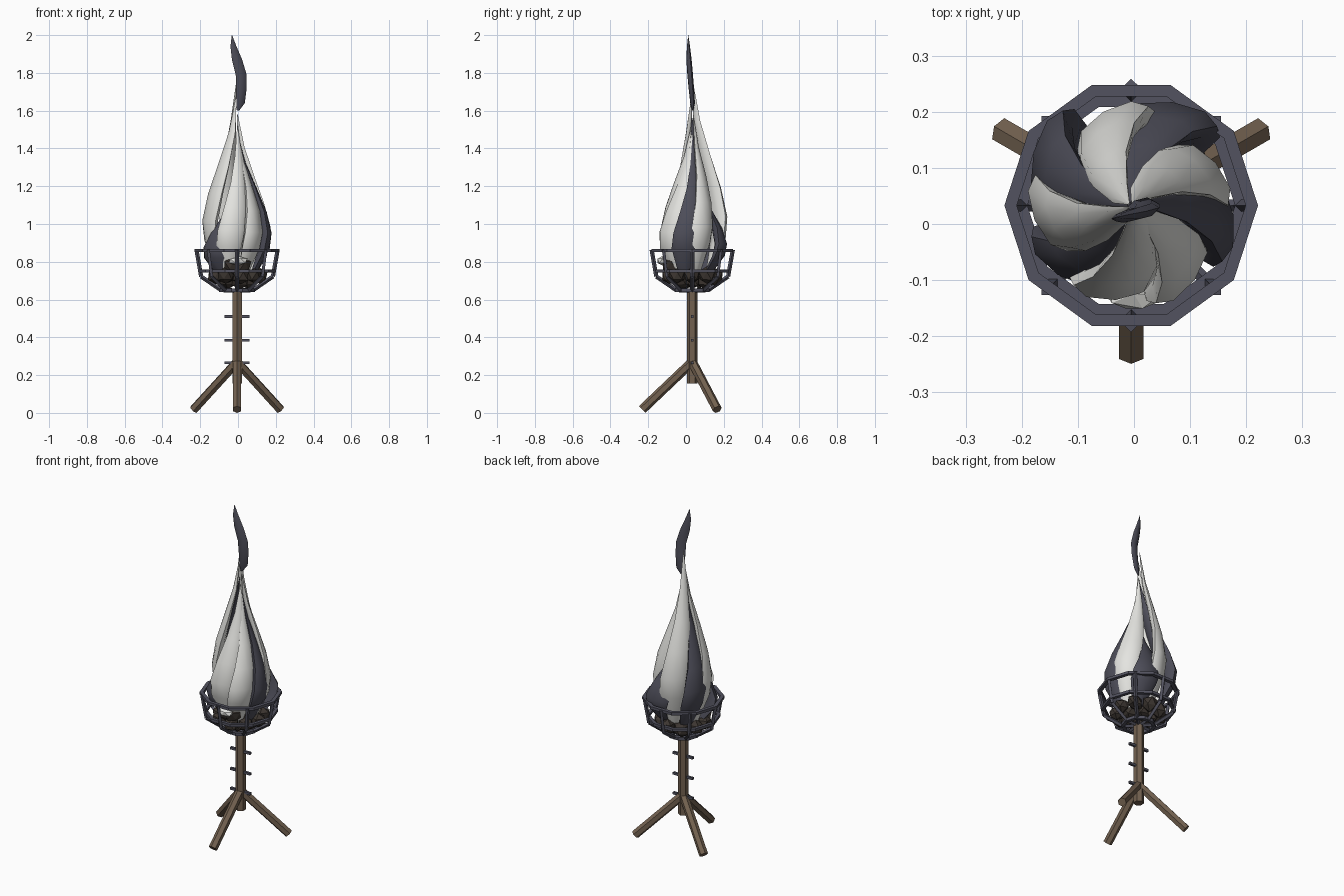
import bpy, bmesh, math, random
from mathutils import Vector

if "Cube" in bpy.data.objects:
    bpy.data.objects.remove(bpy.data.objects["Cube"])

random.seed(4)
CX, CY = -0.005, 0.033
C = Vector((CX, CY, 0))


def material(name, rgb):
    m = bpy.data.materials.new(name)
    m.diffuse_color = (*rgb, 1)
    m.use_nodes = True
    m.node_tree.nodes["Principled BSDF"].inputs["Base Color"].default_value = m.diffuse_color
    return m


IRON = material("dark iron", (0.085, 0.085, 0.115))
WOOD = material("brown wood", (0.17, 0.12, 0.08))
PALE = material("pale flame", (0.78, 0.78, 0.75))
DARK = material("dark flame", (0.075, 0.075, 0.1))
COAL = material("charred coal", (0.045, 0.036, 0.03))


def polar(r, a, z):
    return C + Vector((r * math.cos(a), r * math.sin(a), z))


def finish(name, bm, mat, smooth=False):
    bmesh.ops.recalc_face_normals(bm, faces=bm.faces)
    me = bpy.data.meshes.new(name)
    bm.to_mesh(me)
    bm.free()
    me.materials.append(mat)
    if smooth:
        for p in me.polygons:
            p.use_smooth = True
        me.set_sharp_from_angle(angle=math.radians(50))
    ob = bpy.data.objects.new(name, me)
    bpy.context.collection.objects.link(ob)
    return ob


def skin(bm, loops, closed=False):
    """Bridge rows of points into a tube with capped ends."""
    rows = [[bm.verts.new(p) for p in l] for l in loops]
    n = len(rows[0])
    for i in range(len(rows) - (0 if closed else 1)):
        a, b = rows[i], rows[(i + 1) % len(rows)]
        for k in range(n):
            bm.faces.new((a[k], a[(k + 1) % n], b[(k + 1) % n], b[k]))
    if not closed:
        bm.faces.new(rows[0])
        bm.faces.new(rows[-1])


def rod(bm, a, b, r, sides, up=Vector((0, 0, 1)), turn=0.0):
    d = (b - a).normalized()
    u = (up - d * up.dot(d)).normalized()
    v = d.cross(u)
    angs = [turn + math.tau * k / sides for k in range(sides)]
    skin(bm, [[p + r * (u * math.cos(t) + v * math.sin(t)) for t in angs] for p in (a, b)])


def ring(bm, r, z, w, h):
    prof = [(-w, -h), (w, -h), (w, h), (-w, h)]
    skin(bm, [[polar(r + x, math.tau * k / 10, z + y) for x, y in prof]
              for k in range(10)], closed=True)


# Pole
bm = bmesh.new()
rod(bm, C + Vector((0, 0, 0.155)), C + Vector((0, 0, 0.65)), 0.029, 6, Vector((0, 1, 0)))
finish("pole", bm, WOOD)

# Tripod legs
for i, deg in enumerate((30, 150, 270)):
    a = math.radians(deg)
    bm = bmesh.new()
    rod(bm, polar(0, a, 0.27), polar(0.265, a, 0.018), 0.025, 6)
    finish(f"leg_{i + 1}", bm, WOOD)

# Iron pegs through the pole
for i, z in enumerate((0.265, 0.385, 0.51)):
    bm = bmesh.new()
    rod(bm, C + Vector((-0.066, 0, z)), C + Vector((0.066, 0, z)), 0.01, 4, turn=math.pi / 4)
    finish(f"peg_{i + 1}", bm, IRON)

# Basket rings and ribs
bm = bmesh.new()
ring(bm, 0.215, 0.86, 0.011, 0.008)
ring(bm, 0.195, 0.752, 0.01, 0.008)
ring(bm, 0.085, 0.65, 0.01, 0.009)
finish("basket_rings", bm, IRON)
bm = bmesh.new()
for k in range(8):
    a = math.tau * k / 8
    path = [polar(0.215, a, 0.864), polar(0.19, a, 0.722),
            polar(0.085, a, 0.65), polar(0.0, a, 0.648)]
    for p, q in zip(path, path[1:]):
        rod(bm, p, q, 0.011, 4, Vector((-math.sin(a), math.cos(a), 0)))
finish("basket_ribs", bm, IRON)

# Coals piled in the basket
bm = bmesh.new()
spots = [(0.12, math.tau * k / 9, 0.725) for k in range(9)]
spots += [(0.06, math.tau * k / 5, 0.70) for k in range(5)]
spots += [(0.115, math.radians(255 + 30 * k), 0.78) for k in range(2)]
for r, a, z in spots:
    res = bmesh.ops.create_icosphere(bm, subdivisions=1, radius=0.048)
    for v in res["verts"]:
        v.co = v.co * random.uniform(0.8, 1.1) + polar(r, a, z)
finish("coals", bm, COAL)
bm = bmesh.new()
bmesh.ops.create_icosphere(bm, subdivisions=1, radius=0.05)
for v in bm.verts:
    v.co = Vector((v.co.x * 1.1, v.co.y * 0.6, v.co.z * 0.5)) + Vector((0, -0.125, 0.805))
finish("ember", bm, PALE)

# Flame tongues: twisted leaves around the centre
SHAPE = [  # height fraction, outer radius, half width
    (0, 0.10, 0.03), (0.2, 0.178, 0.072), (0.31, 0.185, 0.078), (0.46, 0.152, 0.066),
    (0.62, 0.10, 0.046), (0.8, 0.043, 0.024), (1, 0.006, 0.002)]
TONGUES = [  # angle, top, size, colour
    (-12, 1.47, 1.0, DARK), (20, 1.58, 0.92, PALE), (62, 1.28, 1.08, DARK),
    (100, 1.75, 0.95, PALE), (145, 1.56, 1.08, DARK), (182, 1.68, 0.95, PALE),
    (217, 1.22, 0.98, DARK), (254, 1.52, 0.93, PALE), (304, 1.48, 0.95, PALE)]
for i, (deg, top, size, mat) in enumerate(TONGUES):
    loops = []
    for t, r, w in SHAPE:
        a = math.radians(deg + 55 * (t - 0.25))
        rad = Vector((math.cos(a), math.sin(a), 0))
        tan = Vector((-rad.y, rad.x, 0))
        thick = w * 0.42
        # pinwheel tilt: leading edge sits further out
        mid = polar(r * size - thick, a, 0.72 + t * (top - 0.72))
        side = tan * 0.95 - rad * 0.3
        out = rad * 0.95 + tan * 0.3
        loops.append([mid + side * w * size * math.cos(s) + out * thick * math.sin(s)
                      for s in [math.tau * k / 8 for k in range(8)]])
    bm = bmesh.new()
    skin(bm, loops)
    finish(f"flame_tongue_{i + 1}", bm, mat, True)

# Loose wisp on top
WISP = [  # x, y, z, half width
    (0.0, 0.035, 1.6, 0.006), (0.012, 0.035, 1.64, 0.024), (0.018, 0.028, 1.72, 0.028),
    (0.017, 0.022, 1.79, 0.029), (-0.005, 0.016, 1.87, 0.027),
    (-0.024, 0.013, 1.94, 0.016), (-0.032, 0.012, 2.0, 0.001)]
bm = bmesh.new()
skin(bm, [[Vector((x + w * math.cos(s), y + w * (0.25 * math.cos(s) + 0.45 * math.sin(s)), z))
           for s in [math.tau * k / 6 for k in range(6)]] for x, y, z, w in WISP])
finish("flame_wisp", bm, DARK, True)
